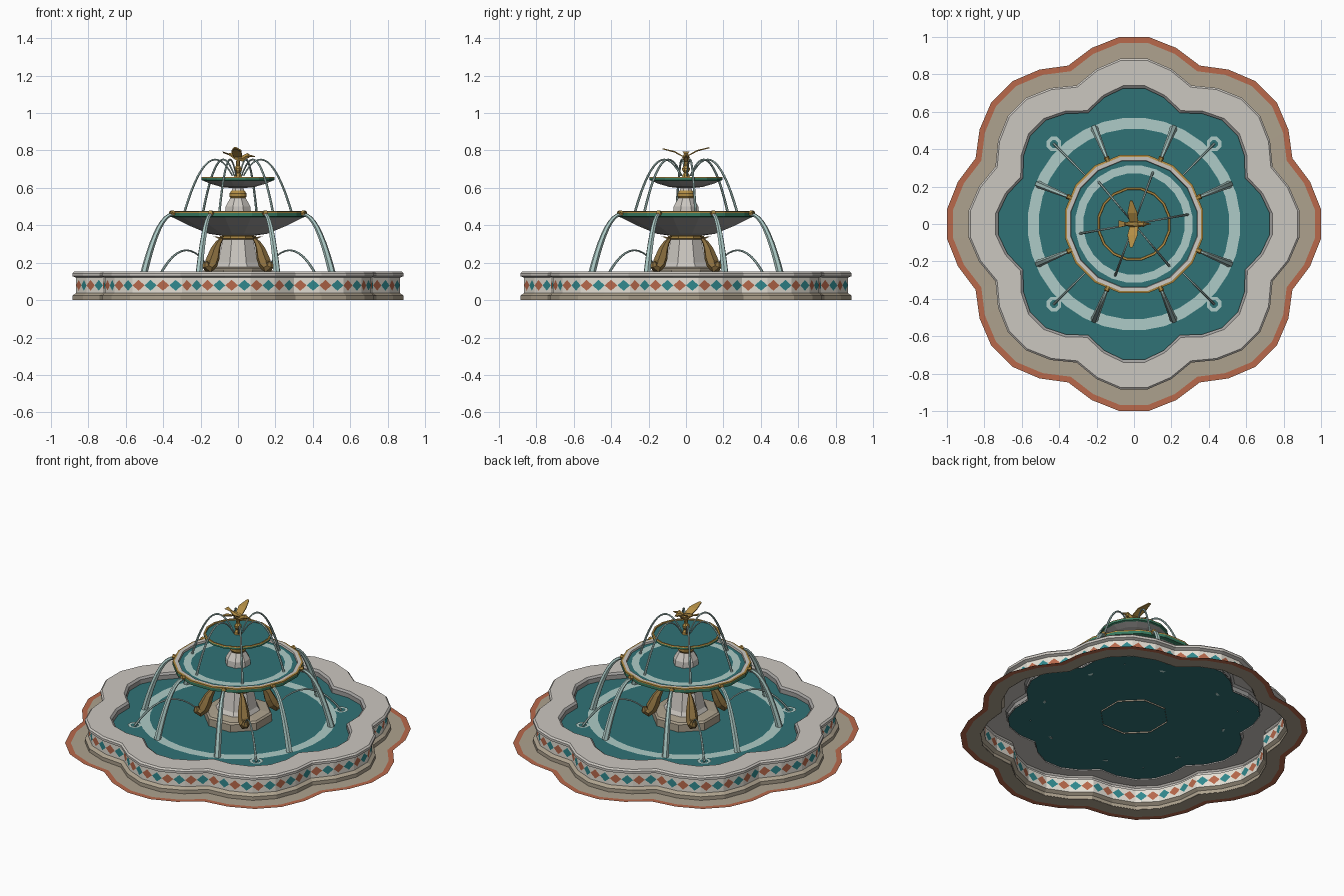
import bpy, bmesh
from math import sin, cos, pi, radians
from mathutils import Vector, Matrix

if "Cube" in bpy.data.objects:
    bpy.data.objects.remove(bpy.data.objects["Cube"])


def material(name, r, g, b):
    m = bpy.data.materials.new(name)
    m.diffuse_color = (r, g, b, 1)
    m.use_nodes = True
    m.node_tree.nodes["Principled BSDF"].inputs["Base Color"].default_value = m.diffuse_color
    return m


STONE = material("stone", .60, .57, .53)
GREY = material("grey_stone", .36, .35, .34)
SAND = material("sand", .42, .36, .27)
CREAM = material("cream", .78, .74, .66)
BRICK = material("terracotta", .48, .14, .07)
TEAL = material("teal_tile", .03, .25, .27)
WATER = material("water", .03, .17, .18)
FOAM = material("foam", .42, .60, .57)
GREEN = material("green_rim", .04, .20, .12)
GOLD = material("gold", .45, .27, .06)
BRONZE = material("bronze", .26, .16, .05)


def add_mesh(name, verts, faces, mats, ids=None):
    me = bpy.data.meshes.new(name)
    me.from_pydata([tuple(v) for v in verts], [], faces)
    for m in mats:
        me.materials.append(m)
    if ids:
        me.polygons.foreach_set("material_index", ids)
    ob = bpy.data.objects.new(name, me)
    bpy.context.collection.objects.link(ob)
    return ob


LOBE = [0, .035, .086, .035, 0]      # inset of the eight-lobed outline, 5 points per lobe


def ring_point(r, z, k, n, foil):
    a = 2 * pi * (k + .5) / n
    if foil:
        r -= LOBE[k % 5]
    return Vector((r * cos(a), r * sin(a), z))


def lathe(name, profile, mat, n=16, foil=False, top=False):
    """Flat-faced turned shape; profile runs bottom/outside first, top=True closes the last ring."""
    n = 40 if foil else n
    v = [ring_point(r, z, k, n, foil) for r, z in profile for k in range(n)]
    f = [(i * n + k, i * n + (k + 1) % n, (i + 1) * n + (k + 1) % n, (i + 1) * n + k)
         for i in range(len(profile) - 1) for k in range(n)]
    if top:
        f.append(tuple((len(profile) - 1) * n + k for k in range(n)))
    return add_mesh(name, v, f, [mat])


def tube(name, points, radii, mat):
    cu = bpy.data.curves.new(name, "CURVE")
    cu.dimensions = "3D"
    cu.bevel_depth = 1
    cu.bevel_resolution = 1
    cu.use_fill_caps = True
    s = cu.splines.new("POLY")
    s.use_smooth = False
    s.points.add(len(points) - 1)
    for p, co, r in zip(s.points, points, radii):
        p.co = (*co, 1)
        p.radius = r
    cu.materials.append(mat)
    ob = bpy.data.objects.new(name, cu)
    bpy.context.collection.objects.link(ob)
    return ob


def radial(path, deg):
    """Turn (radius, height) points into 3D points at one compass angle."""
    a = radians(deg)
    return [(r * cos(a), r * sin(a), z) for r, z in path]


def arc(r0, z0, r1, z1, rise, n=10):
    """Parabolic water path with a given bulge over the straight chord."""
    return [(r0 + (r1 - r0) * t, z0 + (z1 - z0) * t + 4 * rise * t * (1 - t))
            for t in (i / n for i in range(n + 1))]


# ground skirt, flat on the floor
lathe("skirt_edge", [(1.003, 0), (.97, 0)], BRICK, foil=True)
lathe("skirt_paving", [(.97, 0), (.885, .001)], SAND, foil=True)

# basin wall: base moulding, coping and inner wall
lathe("basin_base", [(.888, 0), (.888, .024), (.868, .038)], SAND, foil=True)
lathe("basin_coping", [(.868, .120), (.888, .128), (.888, .143), (.878, .152), (.742, .152)],
      STONE, foil=True)
lathe("basin_inner_wall", [(.742, .152), (.728, .142), (.728, .105)], GREY, foil=True)

# tile band: every cell is a diamond with four cream corners
verts, faces, ids = [], [], []
Z0, Z1, PER = .038, .120, 2
for k in range(40):
    a, b = ring_point(.868, 0, k, 40, True), ring_point(.868, 0, k + 1, 40, True)
    for j in range(PER):
        p, q = a.lerp(b, j / PER), a.lerp(b, (j + 1) / PER)
        m = (p + q) / 2
        o = len(verts)
        cell = [(p, Z0), (m, Z0 + .012), (q, Z0), (q, .079), (q, Z1), (m, Z1 - .012),
                (p, Z1), (p, .079)]
        verts += [Vector((c.x, c.y, z)) for c, z in cell]
        for face, i in (((1, 3, 5, 7), 1 + j % 2), ((0, 1, 7), 0), ((0, 2, 1), 0),
                        ((1, 2, 3), 0), ((3, 4, 5), 0), ((5, 4, 6), 0), ((5, 6, 7), 0)):
            faces.append(tuple(o + x for x in face))
            ids.append(i)
add_mesh("tile_band", verts, faces, [CREAM, BRICK, TEAL], ids)

# pool water with a pale ripple ring and splash spots
lathe("pool_water", [(.730, .114), (.19, .114)], WATER, foil=False, n=40).hide_render = True
bpy.data.objects.remove(bpy.data.objects["pool_water"])
lathe("pool_surface", [(.730, .114)], WATER, foil=True, top=True)
lathe("pool_ripple", [(.570, .117), (.510, .117)], FOAM, n=32)
for d in range(45, 360, 90):
    c = radial([(.605, 0)], d)[0]
    lathe("splash_ring", [(.042, .119), (.022, .119)], FOAM, n=8).location = c

# octagonal pedestal
lathe("pedestal_base", [(.20, .105), (.20, .160), (.19, .170), (.13, .178)], SAND, n=8)
lathe("pedestal_shaft", [(.13, .178), (.115, .20), (.088, .325)], STONE, n=8)
lathe("pedestal_collar", [(.088, .325), (.103, .330), (.103, .342), (.09, .345)], GOLD, n=8)

# middle bowl
lathe("middle_bowl", [(.09, .345), (.16, .355), (.27, .40), (.355, .442)], GREY)
lathe("middle_bowl_rim", [(.355, .442), (.377, .448), (.377, .466)], GREEN)
lathe("middle_bowl_band", [(.377, .466), (.377, .474), (.366, .476)], GOLD)
lathe("middle_bowl_lip", [(.366, .476), (.345, .475), (.342, .462)], STONE)
lathe("middle_bowl_water", [(.343, .464)], WATER, top=True)
lathe("middle_bowl_ripple", [(.315, .466), (.272, .466)], FOAM, n=24)

# upper stem
lathe("stem_base", [(.075, .464), (.072, .50), (.045, .545)], STONE, n=8)
lathe("stem_knob", [(.038, .542), (.048, .555), (.048, .570), (.036, .585)], GOLD, n=12)
lathe("stem_neck", [(.036, .585), (.032, .60), (.05, .615)], STONE, n=8)

# top bowl
lathe("top_bowl", [(.045, .600), (.09, .605), (.15, .622), (.188, .638)], GREY)
lathe("top_bowl_rim", [(.188, .638), (.20, .642), (.20, .653)], GREEN)
lathe("top_bowl_band", [(.20, .653), (.197, .659), (.187, .658), (.185, .651)], GOLD)
lathe("top_bowl_water", [(.186, .652)], WATER, top=True)

# six thin jets from the top
for d in range(10, 370, 60):
    path = arc(.03, .665, .292, .466, .172, 14)
    tube("top_jet", radial(path, d), [.004 + .003 * i / 14 for i in range(15)], FOAM)

# eight spouts and falls from the middle bowl
for i in range(8):
    d = 22.5 + 45 * i
    tube("spout", radial([(.35, .462), (.388, .468)], d), [.014, .014], GOLD)
    tube("water_fall", radial(arc(.378, .458, .552, .115, .085, 9), d),
         [.009 + .011 * k / 9 for k in range(10)], FOAM)

# four fish on the pedestal, each with a small jet
for d in range(45, 360, 90):
    body = [(.245, .205), (.243, .185), (.225, .175), (.203, .195), (.185, .23),
            (.170, .27), (.148, .305), (.122, .328)]
    tube("fish_body", radial(body, d), [.012, .022, .032, .036, .034, .026, .017, .008], BRONZE)
    rot = Matrix.Rotation(radians(d), 3, "Z")
    fin = [(.125, 0, .32), (.145, .04, .342), (.128, 0, .336), (.145, -.04, .342), (.115, 0, .33)]
    add_mesh("fish_tail", [rot @ Vector(p) for p in fin],
             [(0, 1, 2), (0, 2, 3), (4, 2, 1), (4, 3, 2), (0, 4, 1), (0, 3, 4)], [BRONZE])
    tube("fish_jet", radial(arc(.247, .20, .605, .115, .105), d),
         [.004 + .003 * k / 10 for k in range(11)], FOAM)

# bird finial on a small turned stand
lathe("finial_stand", [(.024, .651), (.02, .67), (.012, .68), (.022, .695), (.022, .705),
                       (.010, .72), (.013, .745)], GOLD, n=8, top=True)
tube("bird_body", [(-.05, 0, .782), (-.03, 0, .775), (0, 0, .762), (.025, 0, .757), (.04, 0, .768),
                   (.053, 0, .772), (.062, 0, .771), (.09, 0, .768)],
     [.006, .013, .021, .018, .014, .016, .008, .002], GOLD)
add_mesh("bird_tail", [(-.04, -.008, .78), (-.04, .008, .78), (-.082, .02, .795), (-.082, -.02, .795),
                       (-.04, 0, .772), (-.08, 0, .786)],
         [(0, 1, 2, 3), (0, 3, 5, 4), (1, 4, 5, 2), (3, 2, 5)], [GOLD])
for s in (-1, 1):
    outline = [(.022, .010, .768), (-.022, .010, .768), (-.035, .06, .795), (-.022, .125, .812),
               (-.008, .125, .812), (.018, .06, .797)]
    w = [Vector((x, y * s, z)) for x, y, z in outline]
    ob = add_mesh("bird_wing", w, [(0, 1, 2, 5), (5, 2, 3, 4)], [GOLD])
    ob.modifiers.new("thickness", "SOLIDIFY").thickness = .006
